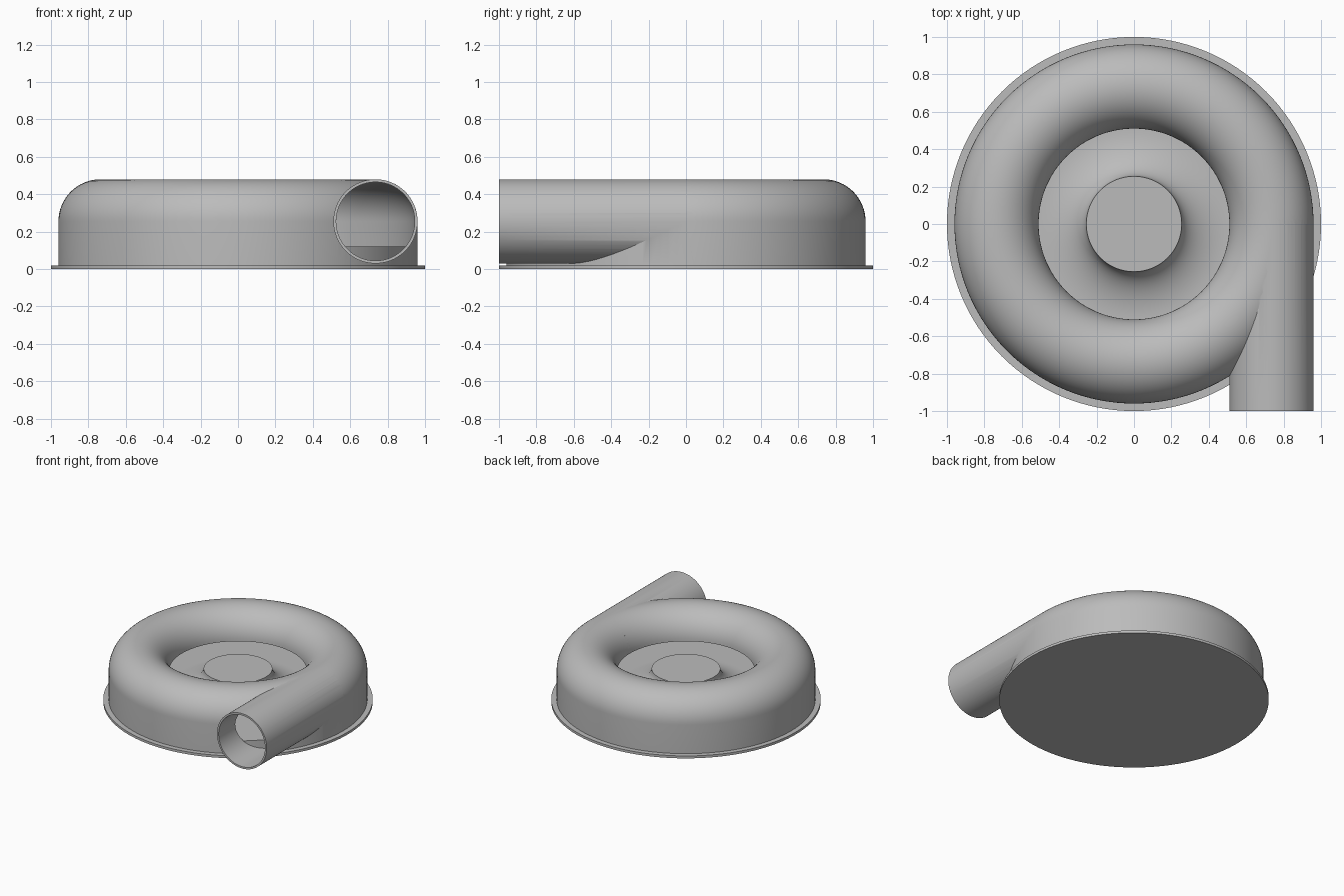
import bpy, bmesh, math
from mathutils import Matrix

old = bpy.data.objects.get("Cube")
if old:
    bpy.data.objects.remove(old, do_unlink=True)

GREY = (0.5, 0.5, 0.5, 1)
metal = bpy.data.materials.new("plain grey")
metal.use_nodes = True
metal.diffuse_color = GREY
metal.node_tree.nodes["Principled BSDF"].inputs["Base Color"].default_value = GREY

MID_R, MID_Z = 0.735, 0.255      # centre line of the ring and the outlet
OUT, BORE = 0.225, 0.21          # outer and inner tube radius
SEGMENTS = 128


def finish(name, bm):
    bmesh.ops.remove_doubles(bm, verts=bm.verts, dist=1e-5)
    bmesh.ops.recalc_face_normals(bm, faces=bm.faces)
    mesh = bpy.data.meshes.new(name)
    bm.to_mesh(mesh)
    bm.free()
    mesh.materials.append(metal)
    obj = bpy.data.objects.new(name, mesh)
    bpy.context.collection.objects.link(obj)
    return obj


def revolve(name, profile, closed=False):
    """Turn a profile of (radius, height) points around the z axis."""
    bm = bmesh.new()
    verts = [bm.verts.new((r, 0, z)) for r, z in profile]
    edges = [bm.edges.new(pair) for pair in zip(verts, verts[1:])]
    if closed:
        edges.append(bm.edges.new((verts[-1], verts[0])))
    bmesh.ops.spin(bm, geom=verts + edges, cent=(0, 0, 0), axis=(0, 0, 1),
                   angle=math.tau, steps=SEGMENTS)
    return finish(name, bm)


def outlet(name, radius, front):
    """Cylinder along y from the middle of the ring to the front."""
    bm = bmesh.new()
    place = Matrix.Translation((MID_R, front / 2, MID_Z)) @ Matrix.Rotation(math.pi / 2, 4, 'X')
    bmesh.ops.create_cone(bm, cap_ends=True, segments=96, radius1=radius,
                          radius2=radius, depth=-front, matrix=place)
    return finish(name, bm)


def arch(radius):
    steps = 32
    return [(MID_R - radius * math.cos(math.pi * i / steps),
             MID_Z + radius * math.sin(math.pi * i / steps)) for i in range(steps + 1)]


def boolean(target, tool, operation):
    mod = target.modifiers.new(tool.name, 'BOOLEAN')
    mod.operation, mod.object, mod.solver = operation, tool, 'EXACT'
    tool.hide_render = True
    tool.hide_set(True)


def smooth(obj):
    bpy.ops.object.select_all(action='DESELECT')
    bpy.context.view_layer.objects.active = obj
    obj.select_set(True)
    bpy.ops.object.shade_smooth_by_angle(angle=math.radians(30))


# Round base plate
base = revolve("base_plate", [(0, 0), (1, 0), (1, 0.02), (0, 0.02)])

# Floor of the chamber, flaring up into the hub
flare = [(0.51 - 0.255 * math.sin(t), 0.27 - 0.15 * math.cos(t))
         for t in (math.pi / 2 * i / 16 for i in range(17))]
hub = revolve("hub_and_floor", [(0, 0.01), (0.95, 0.01), (0.95, 0.12)] + flare + [(0, 0.27)])

# Ring housing joined to the outlet pipe, then hollowed out
housing = revolve("housing", arch(OUT) + [(MID_R + OUT, 0.015), (MID_R - OUT, 0.015)], True)
pipe = outlet("outlet_pipe_helper", OUT, -1.0)
chamber = revolve("chamber_cutter", arch(BORE) + [(MID_R + BORE, -0.1), (0.4, -0.1), (0.4, MID_Z)], True)
bore = outlet("bore_cutter", BORE, -1.1)
boolean(housing, pipe, 'UNION')
boolean(housing, chamber, 'DIFFERENCE')
boolean(housing, bore, 'DIFFERENCE')

# Apply the cuts and drop the helpers
bpy.context.view_layer.update()
cut = bpy.data.meshes.new_from_object(housing.evaluated_get(bpy.context.evaluated_depsgraph_get()))
housing.modifiers.clear()
housing.data = cut
for helper in (pipe, chamber, bore):
    bpy.data.objects.remove(helper, do_unlink=True)

for part in (base, hub, housing):
    smooth(part)
